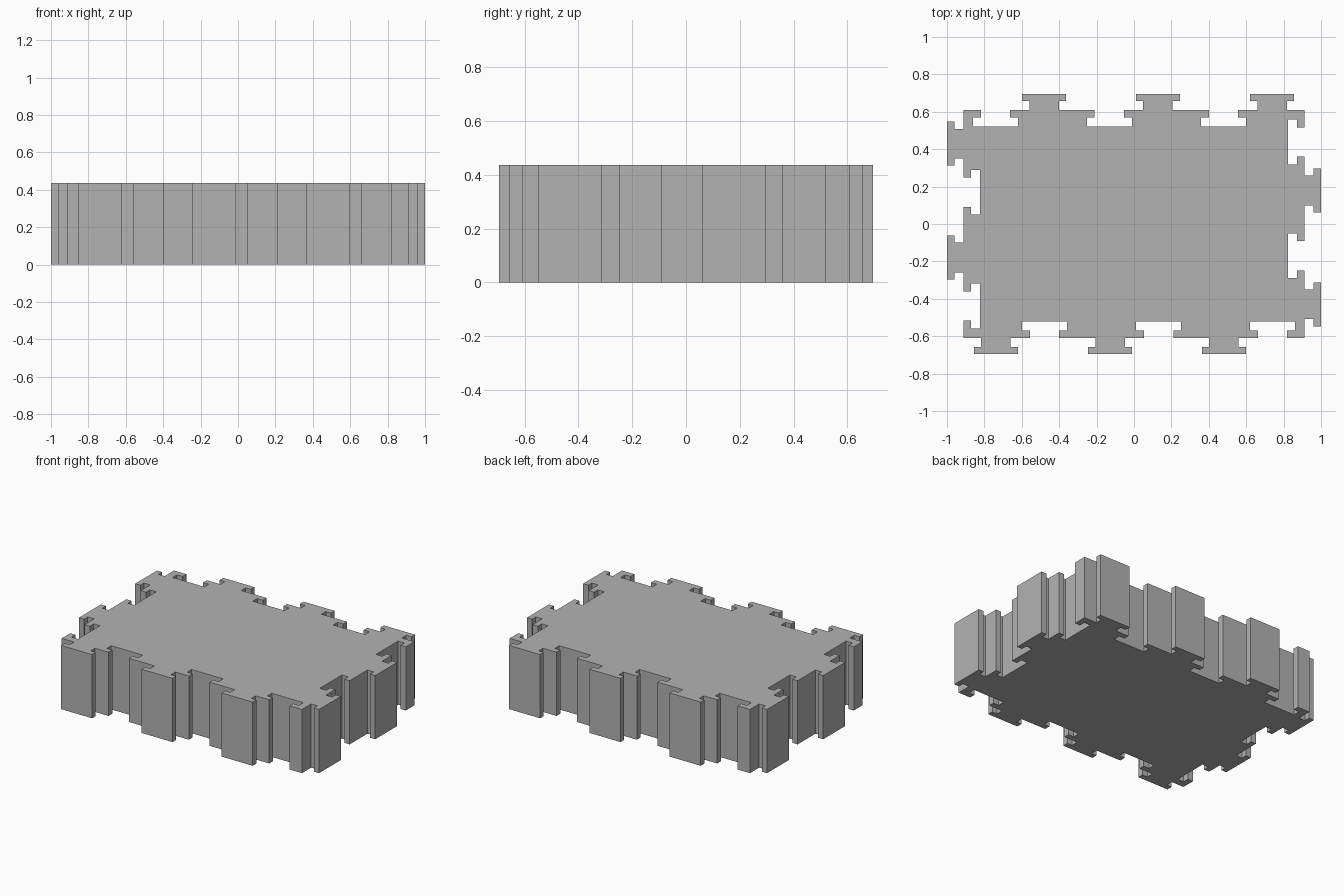
import bpy
import bmesh
from mathutils import Vector

cube = bpy.data.objects.get("Cube")
if cube:
    bpy.data.objects.remove(cube, do_unlink=True)

HEIGHT = 0.437
HALF_X, HALF_Y = 0.912, 0.609      # wall between slots and tabs
SLOT_TO_TAB = 0.26

# Undercut slot and T-shaped tab: (half width, outward offset)
SLOT = [(0.078, 0.0), (0.078, -0.04), (0.12, -0.04), (0.12, -0.088)]
TAB = [(0.079, 0.0), (0.079, 0.048), (0.118, 0.048), (0.118, 0.087)]


def joint(profile, centre):
    """Symmetric notch or tab as (along, outward) points."""
    return ([(centre - w, n) for w, n in profile]
            + [(centre + w, n) for w, n in reversed(profile)])


def edge(tab_centres, start, along, outward):
    """Wall from a corner, with a slot before every tab."""
    points = [start]
    base = outward * start.dot(outward)
    for c in tab_centres:
        for t, n in joint(SLOT, c - SLOT_TO_TAB) + joint(TAB, c):
            points.append(base + along * t + outward * n)
    return points


# Back and left walls, then the same turned half way round
X, Y = Vector((1, 0)), Vector((0, 1))
half = edge([-0.481, 0.128, 0.738], Vector((-HALF_X, HALF_Y)), X, Y)
half += edge([-0.179, 0.43], Vector((HALF_X, HALF_Y)), -Y, X)
outline = half + [-p for p in half]

# Solid block
bm = bmesh.new()
base = bm.faces.new([bm.verts.new((p.x, p.y, 0)) for p in outline])
walls = bmesh.ops.extrude_face_region(bm, geom=[base], use_keep_orig=True)
top = [v for v in walls["geom"] if isinstance(v, bmesh.types.BMVert)]
bmesh.ops.translate(bm, verts=top, vec=(0, 0, HEIGHT))
bmesh.ops.recalc_face_normals(bm, faces=bm.faces)
mesh = bpy.data.meshes.new("interlocking_block")
bm.to_mesh(mesh)
bm.free()
block = bpy.data.objects.new("interlocking_block", mesh)
bpy.context.collection.objects.link(block)

# Plain grey
grey = bpy.data.materials.new("grey")
grey.use_nodes = True
colour = (0.45, 0.45, 0.45, 1)
grey.diffuse_color = colour
grey.node_tree.nodes["Principled BSDF"].inputs["Base Color"].default_value = colour
mesh.materials.append(grey)
